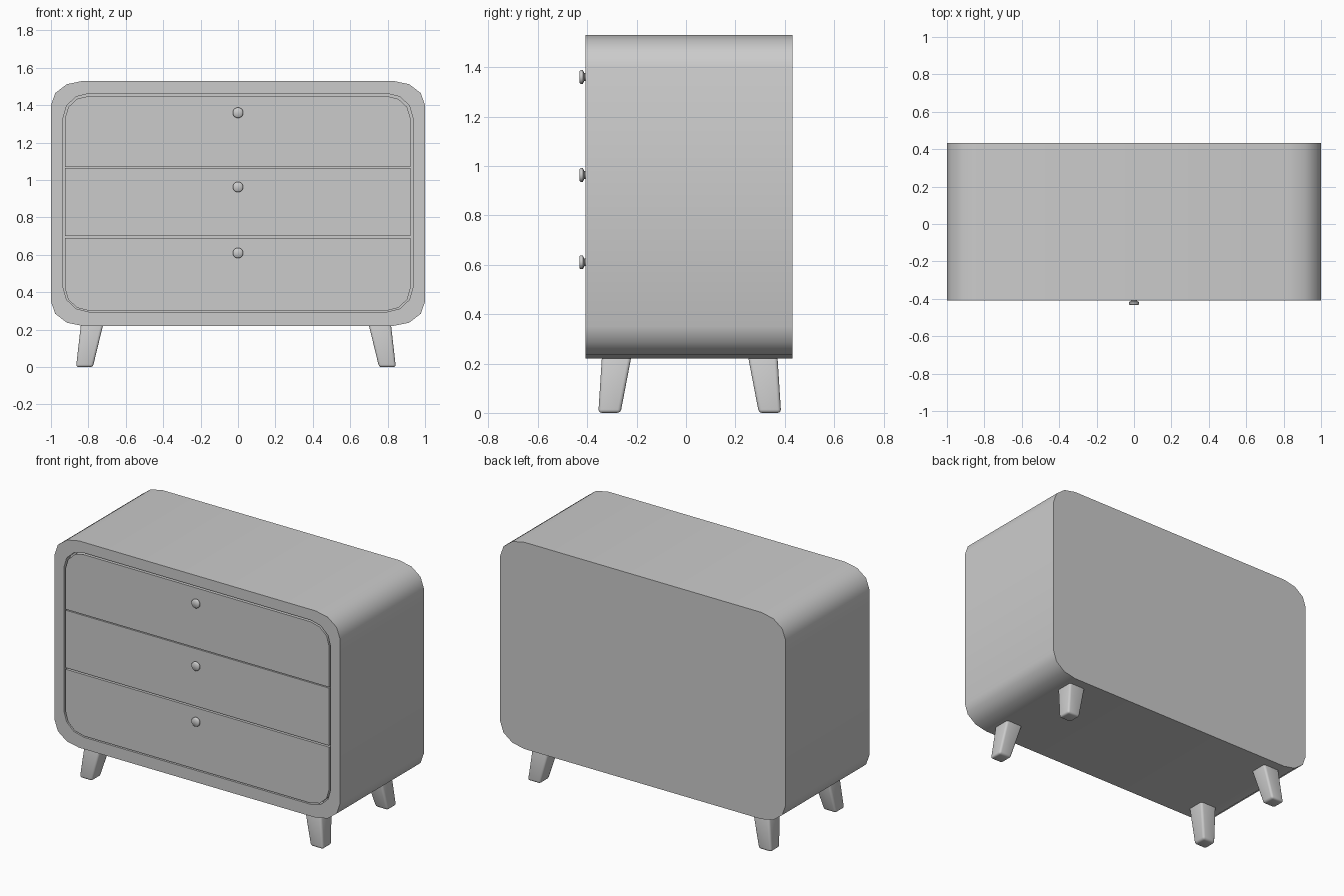
import bpy, bmesh, math
from mathutils import Vector

if "Cube" in bpy.data.objects:
    bpy.data.objects.remove(bpy.data.objects["Cube"])

FRONT, BACK = -0.408, 0.432


def finish(name, bm, angle=40):
    bmesh.ops.recalc_face_normals(bm, faces=bm.faces)
    me = bpy.data.meshes.new(name)
    bm.to_mesh(me)
    bm.free()
    me.shade_smooth()
    me.set_sharp_from_angle(angle=math.radians(angle))
    ob = bpy.data.objects.new(name, me)
    bpy.context.collection.objects.link(ob)
    return ob


def outline(x0, x1, z0, z1, rx, r_top, r_bot, steps=3):
    """Rounded rectangle in x/z; a zero radius leaves a square corner."""
    pts = []
    corners = [(x1, z1, 1, 1, r_top), (x0, z1, -1, 1, r_top),
               (x0, z0, -1, -1, r_bot), (x1, z0, 1, -1, r_bot)]
    for i, (x, z, sx, sz, rz) in enumerate(corners):
        if rz == 0:
            pts.append((x, z))
            continue
        for k in range(steps + 1):
            a = math.pi / 2 * (i + k / steps)
            pts.append((x - sx * rx + rx * math.cos(a), z - sz * rz + rz * math.sin(a)))
    return pts


def loft(name, rings, angle=40):
    """Skin a list of equal-length vertex rings and cap both ends."""
    bm = bmesh.new()
    loops = [[bm.verts.new(p) for p in ring] for ring in rings]
    n = len(loops[0])
    for a, b in zip(loops, loops[1:]):
        for i in range(n):
            j = (i + 1) % n
            bm.faces.new((a[i], a[j], b[j], b[i]))
    bm.faces.new(loops[0])
    bm.faces.new(loops[-1])
    return finish(name, bm, angle)


def at_y(pts, y):
    return [(x, y, z) for x, z in pts]


# Cabinet shell with a recessed front
outer = outline(-1, 1, 0.22, 1.53, 0.17, 0.13, 0.13)
inner = outline(-0.935, 0.935, 0.295, 1.463, 0.14, 0.13, 0.13)
loft("cabinet_body", [at_y(outer, BACK), at_y(outer, FRONT),
                      at_y(inner, FRONT), at_y(inner, FRONT + 0.04)])

# Drawer fronts: bottom z, top z, top radius, bottom radius, knob height
drawers = {
    "top": (1.07, 1.45, 0.12, 0, 1.36),
    "middle": (0.70, 1.064, 0, 0, 0.963),
    "bottom": (0.301, 0.69, 0, 0.12, 0.61),
}
for label, (z0, z1, rt, rb, knob_z) in drawers.items():
    panel = outline(-0.925, 0.922, z0, z1, 0.13, rt, rb)
    loft(label + "_drawer_front", [at_y(panel, FRONT + 0.045), at_y(panel, FRONT + 0.003)])

    # Round knob on a short neck
    profile = [(0.014, FRONT + 0.01), (0.016, -0.412), (0.028, -0.418),
               (0.028, -0.427), (0.023, -0.432)]
    rings = [[(r * math.cos(t * math.tau / 20), y, knob_z + r * math.sin(t * math.tau / 20))
              for t in range(20)] for r, y in profile]
    loft(label + "_drawer_knob", rings, 50)

# Splayed tapered legs with softened edges
for side, sx in (("left", -1), ("right", 1)):
    for end, sy in (("front", -1), ("back", 1)):
        rings = []
        for x, y, half, z in ((0.768, 0.295, 0.060, 0.235), (0.810, 0.325, 0.045, 0)):
            c = Vector((sx * x - 0.011, sy * y + 0.015, z))
            rings.append([c + Vector((half * u, half * v, 0))
                          for u, v in ((1, 1), (-1, 1), (-1, -1), (1, -1))])
        leg = loft(f"{end}_{side}_leg", rings)
        bevel = leg.modifiers.new("soft_edges", "BEVEL")
        bevel.width = 0.014
        bevel.segments = 3
        leg.data.shade_smooth()
        leg.data.set_sharp_from_angle(angle=math.pi)
